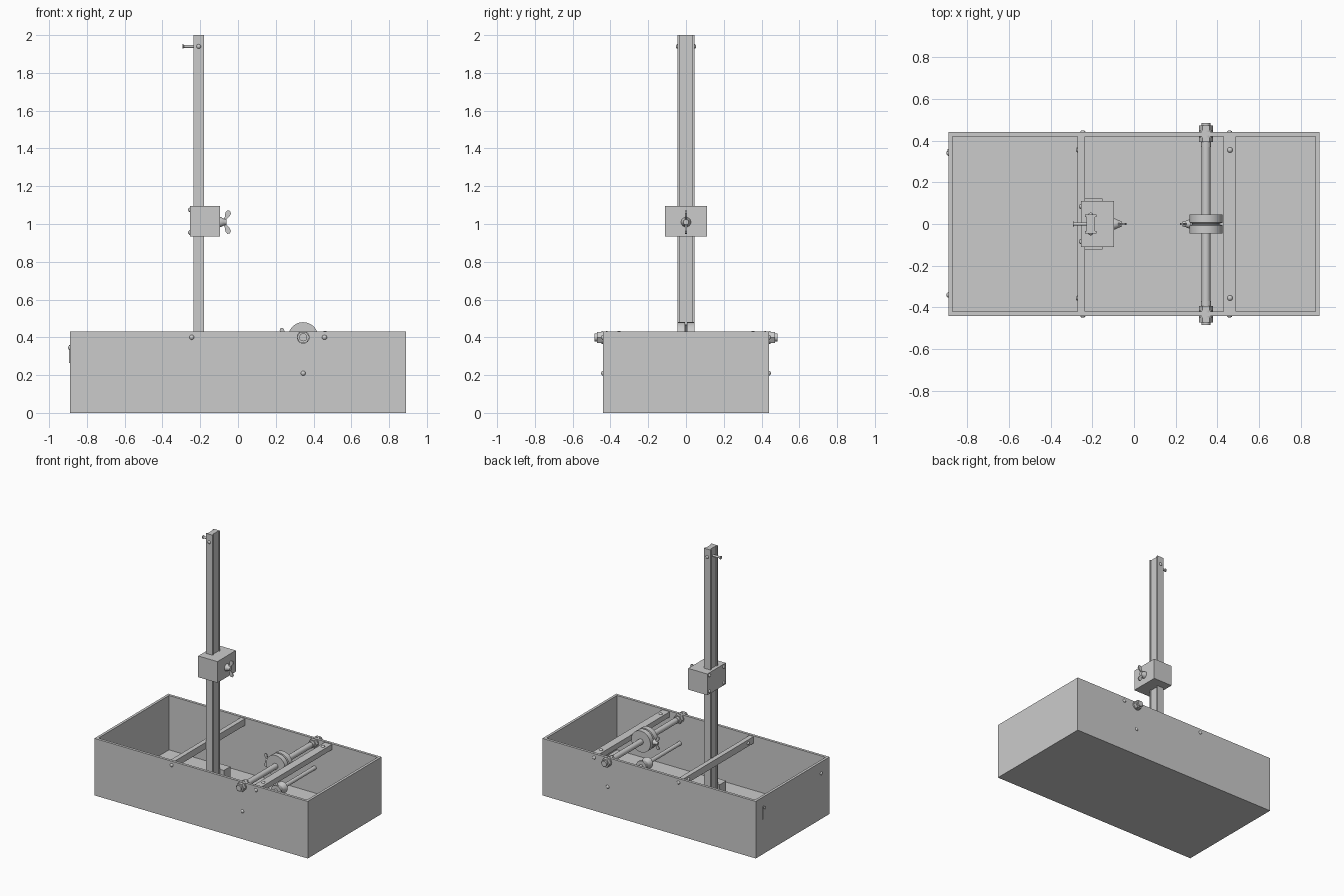
import bpy, bmesh, math
from mathutils import Vector

if "Cube" in bpy.data.objects:
    bpy.data.objects.remove(bpy.data.objects["Cube"])


def finish(name, bm, smooth=False):
    bmesh.ops.recalc_face_normals(bm, faces=bm.faces)
    me = bpy.data.meshes.new(name)
    bm.to_mesh(me)
    bm.free()
    ob = bpy.data.objects.new(name, me)
    bpy.context.collection.objects.link(ob)
    if smooth:
        bpy.ops.object.select_all(action='DESELECT')
        bpy.context.view_layer.objects.active = ob
        ob.select_set(True)
        bpy.ops.object.shade_smooth_by_angle(angle=math.radians(35))
    return ob


def box(name, x0, x1, y0, y1, z0, z1):
    bm = bmesh.new()
    bmesh.ops.create_cube(bm, size=1)
    for v in bm.verts:
        v.co = ((x0 + x1) / 2 + v.co.x * (x1 - x0),
                (y0 + y1) / 2 + v.co.y * (y1 - y0),
                (z0 + z1) / 2 + v.co.z * (z1 - z0))
    return finish(name, bm)


def prism(name, pts, place, offset):
    """Extrude a closed 2D outline, placed in 3D, along an offset."""
    bm = bmesh.new()
    f = bm.faces.new([bm.verts.new(place(a, b)) for a, b in pts])
    new = bmesh.ops.extrude_face_region(bm, geom=[f])['geom']
    bmesh.ops.translate(bm, vec=offset,
                        verts=[v for v in new if isinstance(v, bmesh.types.BMVert)])
    return finish(name, bm)


def lathe(name, profile, origin, axis, n=32):
    """Spin (radius, distance) points around an axis direction."""
    rot = Vector((0, 0, 1)).rotation_difference(Vector(axis))
    bm = bmesh.new()
    rings = []
    for r, h in profile:
        rings.append([bm.verts.new(Vector(origin) + rot @ Vector(
            (r * math.cos(2 * math.pi * i / n), r * math.sin(2 * math.pi * i / n), h)))
            for i in range(n)])
    for a, b in zip(rings, rings[1:]):
        for i in range(n):
            bm.faces.new((a[i], a[(i + 1) % n], b[(i + 1) % n], b[i]))
    bm.faces.new(rings[0])
    bm.faces.new(rings[-1])
    return finish(name, bm, n > 6)


def rod(name, r, a, b, n=24):
    d = Vector(b) - Vector(a)
    return lathe(name, [(r, 0), (r, d.length)], a, d.normalized(), n)


def screw(name, pos, axis, r=0.013):
    lathe(name, [(r, -0.004), (r, 0.001), (r * .75, 0.006), (r * .3, 0.009)], pos, axis, 16)


def wing_screw(name, x, z, d, s):
    """Thumb screw pointing along d (+1/-1 in x), s scales it."""
    lathe(name + "_hub", [(.026 * s, -.005), (.026 * s, .006), (.018 * s, .02), (.014 * s, .035)],
          (x, 0, z), (d, 0, 0))
    for side in (1, -1):
        pts = [(.012, .004), (.026, .03), (.028, .05), (.038, .062), (.052, .06),
               (.058, .046), (.05, .03), (.03, .01)]
        prism(name + "_wing", pts,
              lambda a, b: (x + d * a * s, -.004, z + side * b * s), (0, .008, 0))


# Open tray: floor and four walls
L, W, H, T = .89, .44, .43, .02
box("tray_floor", -L, L, -W, W, 0, T)
for s in (1, -1):
    box("long_wall", -L, L, *sorted((s * W, s * (W - T))), 0, H)
    box("end_wall", *sorted((s * L, s * (L - T))), -W + T, W - T, 0, H)

# Cross bars with their screws
box("rear_cross_bar", -.27, -.235, -W + T, W - T, .375, .425)
box("front_cross_bar", .43, .49, -W + T, W - T, .385, .425)
for s in (1, -1):
    screw("rear_bar_screw", (-.27, s * .355, .40), (-1, 0, 0))
    screw("front_bar_screw", (.46, s * .355, .425), (0, 0, 1))
    for x, z in ((-.245, .40), (.458, .40), (.345, .21)):
        screw("wall_screw", (x, s * W, z), (0, s, 0))
    screw("end_wall_screw", (-L, s * .34, .345), (-1, 0, 0))
box("end_wall_clip", -.895, -.885, .345, .36, .265, .36)

# Upright post with shallow grooves on both faces, and its foot block
h = [(-.235, -.045), (-.18, -.045), (-.18, -.034), (-.188, -.034), (-.188, .034), (-.18, .034),
     (-.18, .045), (-.235, .045), (-.235, .034), (-.227, .034), (-.227, -.034), (-.235, -.034)]
prism("upright_post", h, lambda a, b: (a, b, T), (0, 0, 2 - T))
for s in (1, -1):
    box("post_foot", -.25, -.15, *sorted((s * .045, s * .122)), T, .2)
    screw("post_pin_head", (-.208, s * .045, 1.94), (0, s, 0), .012)
lathe("post_hook", [(.008, 0), (.008, .065), (.012, .066), (.012, .071)],
      (-.222, 0, 1.94), (-1, 0, 0), 16)

# Sliding block clamped on the post
box("slider_block", -.235, -.095, -.11, .11, .935, 1.095)
box("slider_back_plate", -.255, -.235, -.11, .11, .935, 1.095)
for y in (-.085, .085):
    for z in (.955, 1.075):
        screw("slider_screw", (-.255, y, z), (-1, 0, 0), .012)
wing_screw("slider_thumb_screw", -.095, 1.01, 1, 1)

# Upper axle with nuts and collars
AX, AZ = .345, .40
rod("upper_axle", .021, (AX, -.485, AZ), (AX, .485, AZ))
for s in (1, -1):
    rod("axle_collar", .024, (AX, s * .37, AZ), (AX, s * .39, AZ))
    for a in (.392, .448):
        rod("axle_nut", .034, (AX, s * a, AZ), (AX, s * (a + .024), AZ), 6)
    for a in (.415, .44):
        rod("axle_washer", .034, (AX, s * a, AZ), (AX, s * (a + .008), AZ))

# Grooved wheel with thumb screw
lathe("grooved_wheel", [(.08, -.045), (.08, -.006), (.066, -.003), (.066, .003),
                        (.08, .006), (.08, .045)], (AX, 0, AZ), (0, 1, 0), 48)
wing_screw("wheel_thumb_screw", AX - .078, AZ, -1, .8)

# Lower axle with small roller
rod("lower_axle", .015, (AX, -.43, .21), (AX, .43, .21))
lathe("lower_roller", [(.042, -.04), (.042, -.028), (.03, -.006), (.03, .006),
                       (.042, .028), (.042, .04)], (AX, 0, .21), (0, 1, 0))
